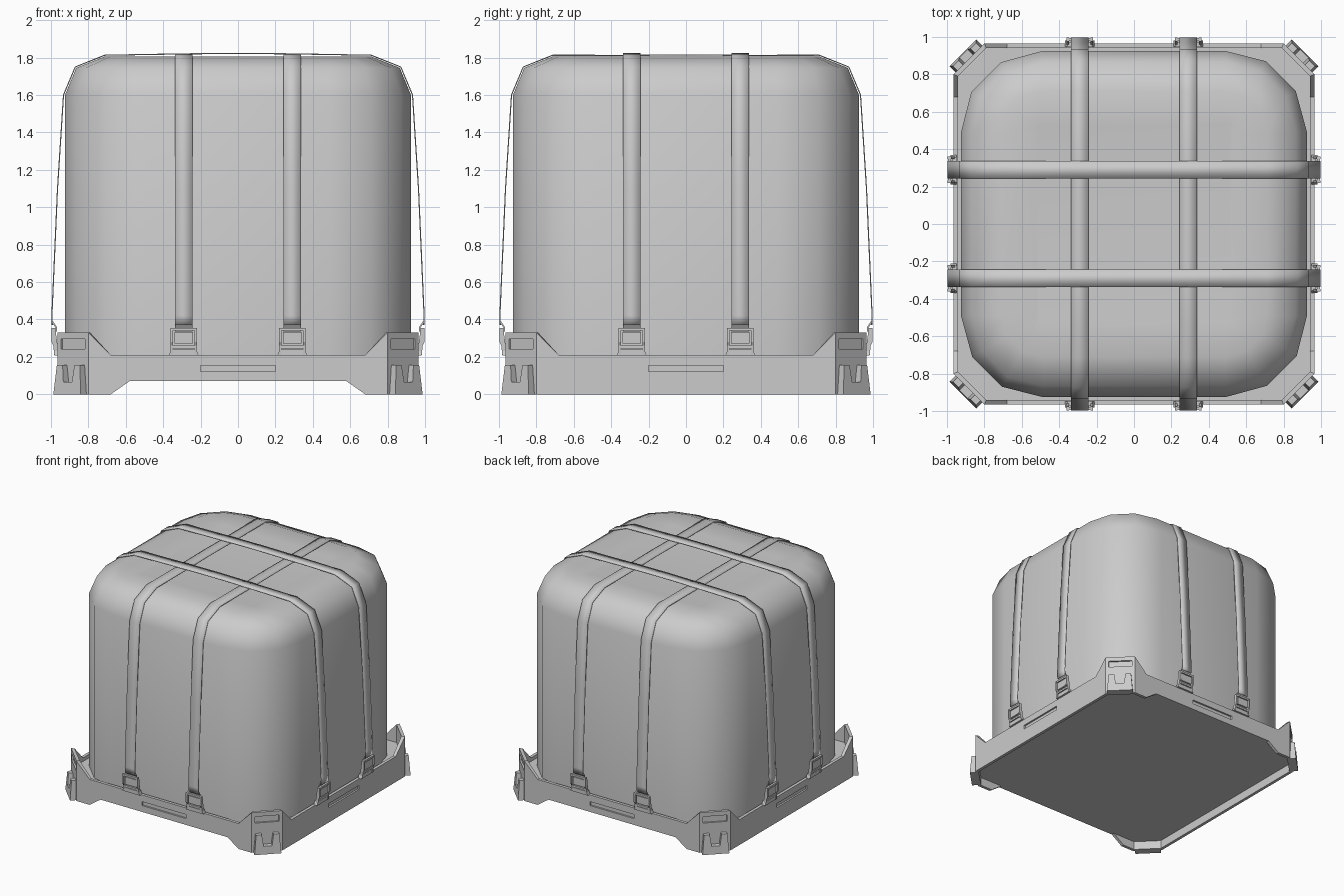
import bpy, bmesh, math
from mathutils import Matrix, Vector

if "Cube" in bpy.data.objects:
    bpy.data.objects.remove(bpy.data.objects["Cube"])

WALL = 0.965                      # half width of the tray
CHAMFER = 0.8825 * math.sqrt(2)   # distance of the cut corner faces


def finish(name, bm, smooth=None):
    bmesh.ops.recalc_face_normals(bm, faces=bm.faces[:])
    me = bpy.data.meshes.new(name)
    bm.to_mesh(me)
    bm.free()
    ob = bpy.data.objects.new(name, me)
    bpy.context.collection.objects.link(ob)
    if smooth:
        bpy.ops.object.select_all(action='DESELECT')
        bpy.context.view_layer.objects.active = ob
        ob.select_set(True)
        bpy.ops.object.shade_smooth_by_angle(angle=math.radians(smooth))
    return ob


def frame(deg, dist, along=0):
    """Local x along the wall, y outward from it, z up."""
    return Matrix.Rotation(math.radians(deg), 4, 'Z') @ Matrix(
        ((1, 0, 0, along), (0, -1, 0, -dist), (0, 0, 1, 0), (0, 0, 0, 1)))


def loft(bm, rings):
    vs = [[bm.verts.new(p) for p in r] for r in rings]
    n = len(vs[0])
    for a, b in zip(vs, vs[1:]):
        for i in range(n):
            bm.faces.new((a[i], a[(i + 1) % n], b[(i + 1) % n], b[i]))
    bm.faces.new(vs[0])
    bm.faces.new(vs[-1])


def box(bm, m, u, v, z):
    loft(bm, [[m @ Vector((x, y, h)) for x, y in
               ((u[0], v[0]), (u[1], v[0]), (u[1], v[1]), (u[0], v[1]))] for h in z])


def side_prism(bm, m, profile, u0, u1):
    loft(bm, [[m @ Vector((u, v, z)) for v, z in profile] for u in (u0, u1)])


# Tray wall: thin octagonal band, raised corners, lifting gaps front and back
def wall_ring(half, corner):
    low, high = [], []
    for k in range(4):
        gap = 0.07 if k % 2 == 0 else 0
        m = frame(90 * k, half)
        for s, b, t in ((-corner, 0, .33), (-.68, 0, .21), (-.58, gap, .21),
                        (.58, gap, .21), (.68, 0, .21), (corner, 0, .33)):
            low.append(m @ Vector((s, 0, b)))
            high.append(m @ Vector((s, 0, t)))
    return low, high


bm = bmesh.new()
lo, ho = wall_ring(WALL, .80)
li, hi = wall_ring(WALL - .025, .79)
loops = [[bm.verts.new(p) for p in r] for r in (lo, ho, hi, li)]
for j in range(4):
    a, b = loops[j], loops[(j + 1) % 4]
    for i in range(24):
        bm.faces.new((a[i], a[(i + 1) % 24], b[(i + 1) % 24], b[i]))
tray = finish("tray_wall", bm)

# Recessed slots in the side walls and corners
bm = bmesh.new()
for k in range(4):
    box(bm, frame(90 * k, WALL), (-.2, .2), (-.014, .03), (.122, .155))
    box(bm, frame(90 * k + 45, CHAMFER), (-.092, .092), (-.014, .03), (.243, .295))
cutter = finish("slot_cutter", bm)
cutter.hide_render = True
mod = tray.modifiers.new("slots", 'BOOLEAN')
mod.operation = 'DIFFERENCE'
mod.solver = 'EXACT'
mod.object = cutter
bpy.context.view_layer.objects.active = tray
bpy.ops.object.modifier_apply(modifier=mod.name)
bpy.data.objects.remove(cutter)

# Tray floor
bm = bmesh.new()
plan = []
for k in range(4):
    plan += [frame(90 * k, .95) @ Vector((s, 0, 0)) for s in (-.795, .795)]
loft(bm, [[p + Vector((0, 0, z)) for p in plan] for z in (.07, .18)])
finish("tray_floor", bm)

# Corner feet: forked brackets that taper upward
fork = ((-.102, 0), (.102, 0), (.088, .157), (.045, .157),
        (.032, .065), (-.032, .065), (-.045, .157), (-.088, .157))
bm = bmesh.new()
for k in range(4):
    m = frame(90 * k + 45, CHAMFER)
    loft(bm, [[m @ Vector((u, -.005, z)) for u, z in fork],
              [m @ Vector((u, .046 - .08 * z, z)) for u, z in fork]])
finish("corner_feet", bm)

# Cargo block: rounded soft cover with a slightly dished top
corner = ((0, 1), (.494, .874), (.862, .506), (1, 0))
rings = []
for inset, z in ((0, .1), (0, 1.6), (.06, 1.745), (.215, 1.807), (.40, 1.788)):
    r = .435 - inset
    ring = []
    for k in range(4):
        rot = Matrix.Rotation(-math.pi / 2 * k, 4, 'Z')
        ring += [rot @ Vector((.49 + r * x, .49 + r * y, z)) for x, y in corner]
    rings.append(ring)
bm = bmesh.new()
loft(bm, rings)
finish("cargo_cover", bm, 60)


# Straps: two in each direction over the cover
def strap(name, deg, off, crown):
    half = [(.990, .37), (.992, .42), (.962, 1.1), (.930, 1.6),
            (.868, 1.748), (.712, 1.810), (.3, crown - .003)]
    path = [(-a, z) for a, z in half] + [(0, crown)] + half[::-1]
    rot = Matrix.Rotation(math.radians(deg), 4, 'Z')
    bm = bmesh.new()
    rows = [[bm.verts.new(rot @ Vector((a, off + w, z))) for w in (-.046, .046)]
            for a, z in path]
    for p, q in zip(rows, rows[1:]):
        bm.faces.new((p[0], q[0], q[1], p[1]))
    ob = finish(name, bm, 40)
    if ob.data.polygons[len(path) // 2].normal.z < 0:
        ob.data.flip_normals()
    sol = ob.modifiers.new("thickness", 'SOLIDIFY')
    sol.thickness = .006
    sol.offset = 1


for s in (-1, 1):
    strap("strap_across", 0, s * .29, 1.820)
    strap("strap_lengthwise", 90, s * .29, 1.812)

# Buckles: base, two cheeks, bars, lever plate and folded strap end
cheek = ((-.01, .21), (.018, .21), (.022, .26), (.032, .28),
         (.032, .355), (.012, .355), (.0, .265))
fold = ((.030, .40), (.004, .36), (.004, .335), (.010, .335),
        (.010, .355), (.030, .385))
bm = bmesh.new()
for k in range(4):
    for off in (-.29, .29):
        m = frame(90 * k, WALL, off)
        loft(bm, [[m @ Vector((u, v, z)) for u, z in
                   ((-.08, .208), (.08, .208), (.066, .24), (-.066, .24))]
                  for v in (-.015, .016)])
        for s in (-1, 1):
            side_prism(bm, m, cheek, s * .058, s * .07)
        box(bm, m, (-.06, .06), (.014, .03), (.340, .355))
        box(bm, m, (-.06, .06), (.004, .02), (.245, .26))
        box(bm, m, (-.05, .05), (.010, .026), (.272, .334))
        side_prism(bm, m, fold, -.046, .046)
finish("buckles", bm)
